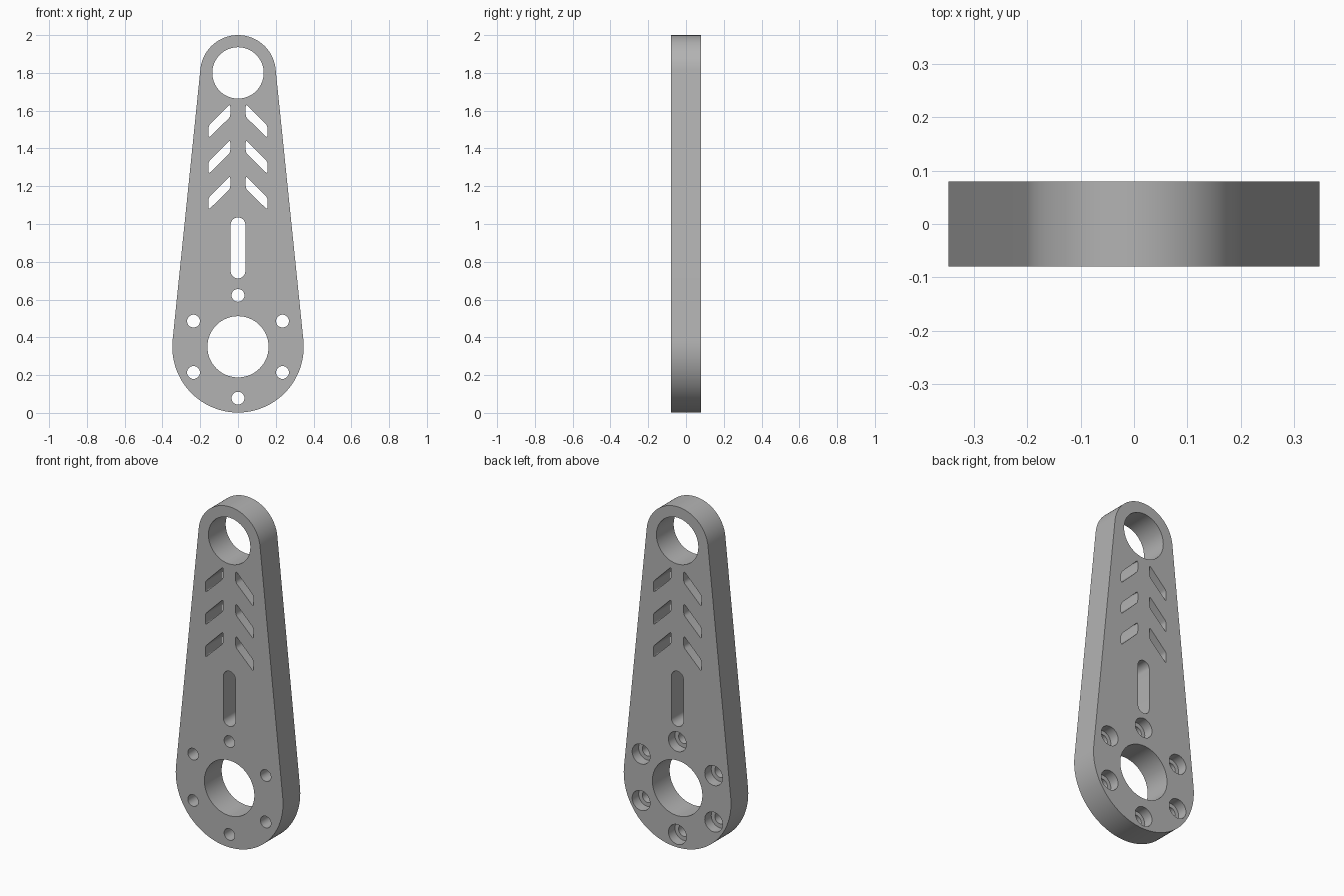
import bpy, bmesh
from math import sin, cos, pi, asin, radians
from mathutils import Vector

HALF = 0.08                      # half plate thickness
HUB, HUB_R = 0.35, 0.348         # lower end
TIP, TIP_R = 1.80, 0.20          # upper end
BOLT_CIRCLE = 0.272

cube = bpy.data.objects.get("Cube")
if cube:
    bpy.data.objects.remove(cube, do_unlink=True)


def arc(x, z, r, start, end, n):
    return [(x + r * cos(start + (end - start) * i / n),
             z + r * sin(start + (end - start) * i / n)) for i in range(n + 1)]


def circle(x, z, r, n=48):
    return arc(x, z, r, 0, 2 * pi, n)[:-1]


def rounded(points, r, steps=4):
    """Round each corner with a quadratic blend."""
    out = []
    for i, p in enumerate(points):
        p = Vector(p)
        a = p + (Vector(points[i - 1]) - p).normalized() * r
        b = p + (Vector(points[(i + 1) % len(points)]) - p).normalized() * r
        for k in range(steps + 1):
            t = k / steps
            out.append(tuple(a * (1 - t) ** 2 + p * 2 * t * (1 - t) + b * t * t))
    return out


def prisms(name, outlines, y0, y1):
    """Extrude closed x-z outlines from y0 to y1 into one object."""
    bm = bmesh.new()
    for pts in outlines:
        face = bm.faces.new([bm.verts.new((x, y0, z)) for x, z in pts])
        ext = bmesh.ops.extrude_face_region(bm, geom=[face])
        verts = [v for v in ext["geom"] if isinstance(v, bmesh.types.BMVert)]
        bmesh.ops.translate(bm, verts=verts, vec=(0, y1 - y0, 0))
    bmesh.ops.recalc_face_normals(bm, faces=bm.faces)
    mesh = bpy.data.meshes.new(name)
    bm.to_mesh(mesh)
    bm.free()
    obj = bpy.data.objects.new(name, mesh)
    bpy.context.collection.objects.link(obj)
    return obj


def cut(target, cutter):
    cutter.hide_render = True
    mod = target.modifiers.new("cut", 'BOOLEAN')
    mod.operation, mod.solver, mod.object = 'DIFFERENCE', 'EXACT', cutter
    bpy.context.view_layer.objects.active = target
    bpy.ops.object.modifier_apply(modifier=mod.name)
    bpy.data.objects.remove(cutter, do_unlink=True)


# Tapered plate: two end arcs joined by tangent sides
tilt = asin((HUB_R - TIP_R) / (TIP - HUB))
outline = (arc(0, TIP, TIP_R, tilt, pi - tilt, 48)
           + arc(0, HUB, HUB_R, pi - tilt, 2 * pi + tilt, 72))
arm = prisms("arm_plate", [outline], -HALF, HALF)

# Bearing holes, bolt holes and centre slot
bolts = [(BOLT_CIRCLE * sin(i * pi / 3), HUB + BOLT_CIRCLE * cos(i * pi / 3))
         for i in range(6)]
holes = [circle(0, HUB, 0.162, 72), circle(0, TIP, 0.136, 64)]
holes += [circle(x, z, 0.034, 32) for x, z in bolts]
holes.append(arc(0, 0.996, 0.039, 0, pi, 16) + arc(0, 0.751, 0.039, pi, 2 * pi, 16))

# Three pairs of mirrored chevron windows
for row in range(3):
    z = 1.635 - 0.19 * row
    for side in (-1, 1):
        window = [(0.041, z), (0.156, z - 0.115), (0.156, z - 0.18), (0.041, z - 0.068)]
        holes.append(rounded([(side * x, h) for x, h in window], 0.014))
cut(arm, prisms("through_cutter", holes, -0.2, 0.2))

# Screw head recesses in the back
cut(arm, prisms("recess_cutter", [circle(x, z, 0.058, 40) for x, z in bolts],
                HALF - 0.06, 0.2))

# Plain grey finish
grey = bpy.data.materials.new("grey_metal")
grey.use_nodes = True
colour = (0.45, 0.45, 0.45, 1)
grey.diffuse_color = colour
grey.node_tree.nodes["Principled BSDF"].inputs["Base Color"].default_value = colour
arm.data.materials.clear()
arm.data.materials.append(grey)

bpy.ops.object.select_all(action='DESELECT')
arm.select_set(True)
bpy.context.view_layer.objects.active = arm
bpy.ops.object.shade_smooth_by_angle(angle=radians(30))
